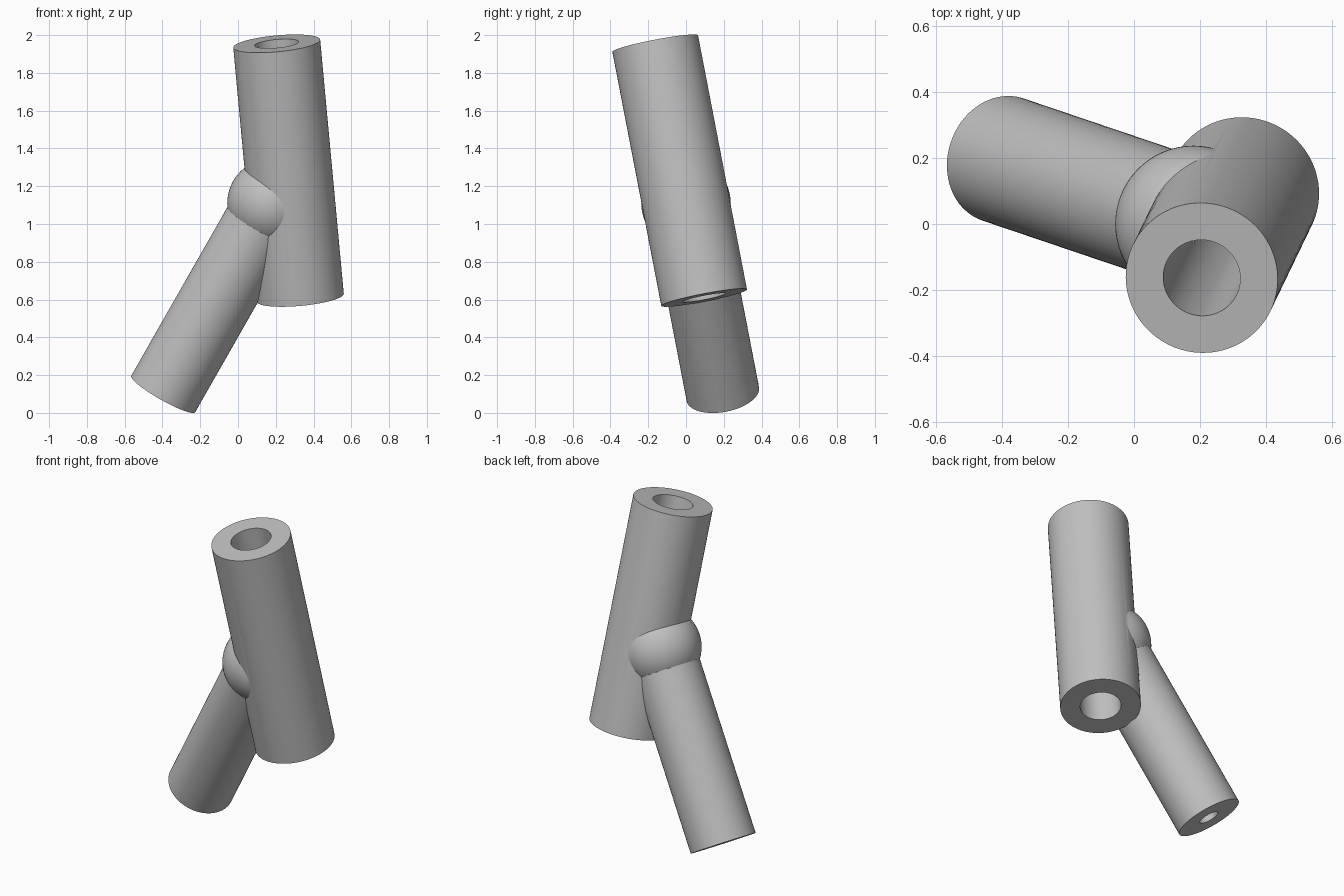
import bpy
import math
from mathutils import Vector

if "Cube" in bpy.data.objects:
    bpy.data.objects.remove(bpy.data.objects["Cube"], do_unlink=True)

# Key points of the joint
TUBE_TOP = Vector((0.205, -0.163, 1.955))
TUBE_BOTTOM = Vector((0.33, 0.096, 0.61))
BALL = Vector((0.18, 0.0, 1.11))
ARM_END = Vector((-0.396, 0.195, 0.1))

grey = bpy.data.materials.new("plain_grey")
grey.use_nodes = True
grey.diffuse_color = (0.53, 0.53, 0.53, 1)
grey.node_tree.nodes["Principled BSDF"].inputs["Base Color"].default_value = (0.53, 0.53, 0.53, 1)


def rod(name, start, end, radius, extra_start=0.0, extra_end=0.0):
    """Solid cylinder between two points, optionally extended at either end."""
    axis = (end - start).normalized()
    a, b = start - axis * extra_start, end + axis * extra_end
    bpy.ops.mesh.primitive_cylinder_add(vertices=96, radius=radius,
                                        depth=(b - a).length, location=(a + b) / 2)
    obj = bpy.context.object
    obj.name = name
    obj.rotation_euler = axis.to_track_quat("Z", "Y").to_euler()
    obj.data.materials.append(grey)
    return obj


def combine(target, tool, operation):
    """Apply one boolean step, then drop the tool object."""
    tool.hide_render = True
    mod = target.modifiers.new(operation.lower(), "BOOLEAN")
    mod.operation = operation
    mod.solver = "EXACT"
    mod.object = tool
    bpy.context.view_layer.objects.active = target
    bpy.ops.object.modifier_apply(modifier=mod.name)
    bpy.data.objects.remove(tool, do_unlink=True)


# Main tube, ball and lower arm as one solid
joint = rod("angled_tube_joint", TUBE_BOTTOM, TUBE_TOP, 0.231)
bpy.ops.mesh.primitive_uv_sphere_add(segments=64, ring_count=32, radius=0.237, location=BALL)
ball = bpy.context.object
ball.name = "joint_ball"
ball.data.materials.append(grey)
combine(joint, ball, "UNION")
combine(joint, rod("lower_arm", ARM_END, BALL, 0.195), "UNION")

# Bores through the main tube and up the arm
combine(joint, rod("main_bore", TUBE_BOTTOM, TUBE_TOP, 0.117, 0.1, 0.1), "DIFFERENCE")
combine(joint, rod("arm_bore", ARM_END, BALL, 0.06, 0.1, 0.0), "DIFFERENCE")

# Smooth walls with crisp rims
bpy.ops.object.select_all(action="DESELECT")
joint.select_set(True)
bpy.context.view_layer.objects.active = joint
bpy.ops.object.shade_smooth_by_angle(angle=math.radians(25))
